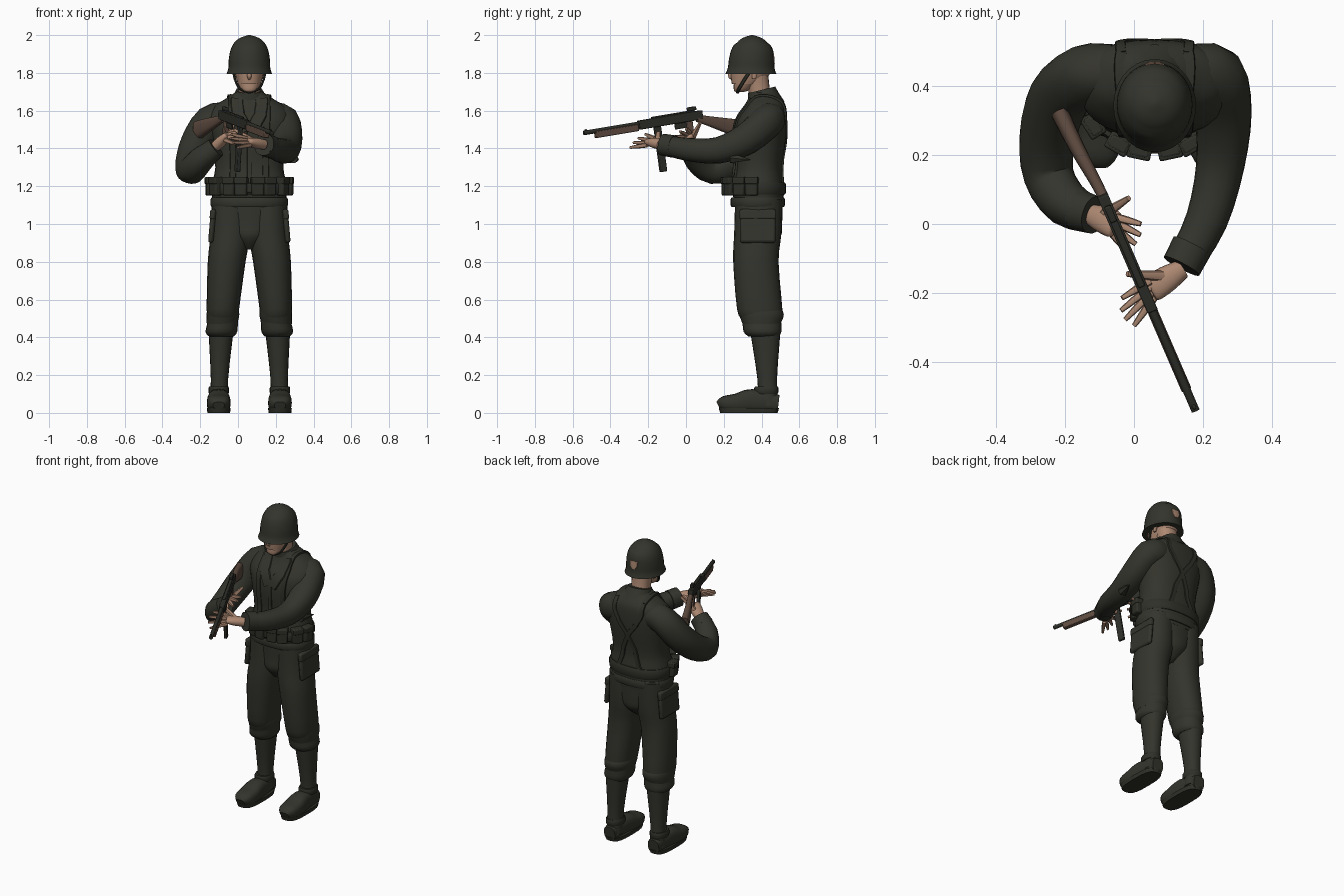
import bpy, bmesh, math
from mathutils import Vector, Matrix
from mathutils.bvhtree import BVHTree

if "Cube" in bpy.data.objects:
    bpy.data.objects.remove(bpy.data.objects["Cube"])


def material(name, *rgb):
    mat = bpy.data.materials.new(name)
    mat.use_nodes = True
    mat.diffuse_color = (*rgb, 1)
    bsdf = mat.node_tree.nodes["Principled BSDF"]
    bsdf.inputs["Base Color"].default_value = (*rgb, 1)
    bsdf.inputs["Roughness"].default_value = 0.9
    return mat


OLIVE = material("dark olive cloth", .033, .034, .025)
GEAR = material("dark webbing", .028, .029, .021)
METAL = material("gun metal", .026, .027, .021)
SKIN = material("skin", .42, .25, .17)
LIP = material("lips and brows", .22, .11, .08)
WOOD = material("brown wood", .115, .072, .052)
CENTRE = .06          # x of the body's centre line
SIDES = (("right", -1), ("left", 1))
ACROSS = Vector((1, 0, 0))
made = []


def finish(name, bm, mat, bevel=0):
    bmesh.ops.recalc_face_normals(bm, faces=bm.faces)
    mesh = bpy.data.meshes.new(name)
    bm.to_mesh(mesh)
    bm.free()
    mesh.materials.append(mat)
    obj = bpy.data.objects.new(name, mesh)
    bpy.context.collection.objects.link(obj)
    if bevel:
        modifier = obj.modifiers.new("soft edges", "BEVEL")
        modifier.width, modifier.segments = bevel, 2
    made.append(obj)
    return obj


def smooth_path(rows, steps):
    """Catmull-Rom through rows of equal-length numbers."""
    out, last = [], len(rows) - 1
    for i in range(last):
        before, start, end, after = (rows[max(0, min(last, i + k))] for k in (-1, 0, 1, 2))
        for k in range(steps):
            t = k / steps
            out.append([q + t * (r - p + t * (2*p - 5*q + 4*r - s + t * (3*(q - r) + s - p))) / 2
                        for p, q, r, s in zip(before, start, end, after)])
    return out + [list(rows[-1])]


def superellipse(count, power):
    for k in range(count):
        angle = math.tau * k / count
        yield [math.copysign(abs(v) ** (2 / power), v) for v in (math.cos(angle), math.sin(angle))]


def loft(name, rows, mat, sides=20, power=2.2, steps=3, level=False, hint=None, size=()):
    """Skin through rows of x, y, z, half width, half depth; round when the depth is left out."""
    rows = smooth_path([(*row, *size) for row in rows], steps)
    bm, rings = bmesh.new(), []
    for i, row in enumerate(rows):
        wide, deep = ACROSS, Vector((0, 1, 0))
        if not level:
            along = Vector(rows[min(i + 1, len(rows) - 1)][:3]) - Vector(rows[max(i - 1, 0)][:3])
            along.normalize()
            wide = hint or along.cross(Vector((0, 0, 1)))
            wide = (wide - along * wide.dot(along)).normalized()
            deep = along.cross(wide)
        rings.append([bm.verts.new(Vector(row[:3]) + wide * c * row[3] + deep * d * row[-1])
                      for c, d in superellipse(sides, power)])
    for lower, upper in zip(rings, rings[1:]):
        for k in range(sides):
            bm.faces.new((lower[k], lower[k - 1], upper[k - 1], upper[k]))
    bm.faces.new(rings[0])
    bm.faces.new(rings[-1])
    return finish(name, bm, mat)


def stack(name, rows, mat, x=CENTRE, **options):
    """Level loft from rows of z, y, half width, half depth."""
    return loft(name, [(x, y, z, *radii) for z, y, *radii in rows], mat, level=True, **options)


def band(name, bottom, top, y, width, depth, mat, **options):
    """Flat-sided hoop with a narrowed lip above and below."""
    lip = (top - bottom) / 5
    outer, inner = (width, depth), (width - lip / 2, depth - lip / 2)
    stack(name, [(bottom, y, *inner), (bottom + lip, y, *outer), (top - lip, y, *outer),
                 (top, y, *inner)], mat, steps=1, **options)


def box(name, location, size, mat, frame=Matrix(), bevel=.006):
    bm = bmesh.new()
    bmesh.ops.create_cube(bm, size=1)
    bm.transform(frame @ Matrix.Translation(location) @ Matrix.Diagonal((*size, 1)))
    return finish(name, bm, mat, bevel)


# Jacket
jacket = stack("jacket", [(1.07, .39, .19, .12), (1.2, .38, .2, .14), (1.3, .385, .18, .125),
                          (1.45, .39, .2, .14), (1.55, .4, .22, .135), (1.62, .42, .19, .11),
                          (1.66, .42, .13, .09), (1.7, .41, .07, .07)], OLIVE, sides=28, power=2.4)
tree = BVHTree.FromPolygons([v.co for v in jacket.data.vertices],
                            [p.vertices[:] for p in jacket.data.polygons])


def strap(name, points, width, mat=GEAR, thickness=.007):
    """Ribbon laid on the jacket surface."""
    rows = [tree.find_nearest(Vector(p))[0] for p in smooth_path(points, 5)]
    return loft(name, rows, mat, sides=8, power=5, steps=1, hint=ACROSS, size=(width, thickness))


loft("collar", [(CENTRE, .425, 1.62, .11, .1), (CENTRE, .41, 1.67, .09, .085),
                (CENTRE, .4, 1.71, .07, .075)], OLIVE, steps=2, hint=ACROSS)
band("belt", 1.155, 1.22, .375, .207, .155, GEAR, sides=28, power=2.4)
band("jacket_hem", 1.09, 1.14, .38, .205, .144, OLIVE, sides=28, power=2.4)
for label, side in SIDES:
    outer, inner = CENTRE + side * .1, CENTRE - side * .1
    strap(label + "_lapel", [(CENTRE + side * .075, .3, 1.68), (CENTRE + side * .06, .25, 1.6),
                             (CENTRE + side * .015, .2, 1.5)], .034, OLIVE, .009)
    strap(label + "_front_strap", [(outer, .2, 1.22), (outer, .2, 1.4), (outer, .24, 1.56),
                                   (outer, .36, 1.68), (outer, .5, 1.66)], .017)
    strap(label + "_back_strap", [(outer, .5, 1.66), (outer, .6, 1.56), (CENTRE, .6, 1.42),
                                  (inner, .6, 1.22)], .015)
strap("jacket_closure", [(CENTRE, .2, 1.52), (CENTRE, .2, 1.22)], .012, OLIVE)

# Ammunition pouches around the front of the belt
for label, side in SIDES:
    for i, degrees in enumerate((12, 30, 58, 82)):
        angle = side * math.radians(degrees)
        spot = (Matrix.Translation((CENTRE + .21 * math.sin(angle), .37 - .16 * math.cos(angle), 1.2))
                @ Matrix.Rotation(angle, 4, "Z"))
        box(f"{label}_pouch_{i}", (0, 0, 0), (.066, .044, .1), GEAR, spot, .01)
        box(f"{label}_pouch_flap_{i}", (0, 0, .03), (.07, .052, .036), GEAR, spot)
box("buckle", (CENTRE, .215, 1.19), (.05, .02, .05), GEAR)

# Trouser seat, legs, boots and pockets
stack("trouser_seat", [(1.12, .385, .18, .126), (1, .385, .15, .124), (.93, .38, .1, .12),
                       (.865, .37, .03, .06)], OLIVE)
for label, side in SIDES:
    def leg(part, rows, mat):
        loft(f"{label}_{part}", [(CENTRE + side * out, y, z, *radii) for z, out, y, *radii in rows],
             mat, level=True)
    leg("trouser", [(1.13, .1, .385, .1, .125), (.95, .1, .38, .105, .125), (.8, .12, .37, .1, .12),
                    (.55, .14, .39, .086, .12), (.49, .14, .4, .08, .104),
                    (.43, .148, .405, .084, .1), (.405, .148, .41, .066, .08)], OLIVE)
    leg("trouser_fold", [(.56, .14, .39, .08, .11), (.52, .14, .4, .087, .118),
                         (.47, .145, .4, .08, .1)], OLIVE)
    leg("boot_shaft", [(.43, .15, .42, .066, .08), (.18, .158, .43, .046, .052),
                       (.04, .16, .434, .05, .055)], OLIVE)
    foot = CENTRE + side * .162
    band(label + "_boot_cuff", .1, .14, .425, .054, .064, GEAR, x=foot)
    loft(label + "_boot_foot", [(foot, .17, .04, .03, .02), (foot, .2, .05, .056, .038),
                                (foot, .27, .053, .063, .05), (foot, .35, .064, .056, .062),
                                (foot, .49, .05, .04, .045)], OLIVE, power=2.8)
    stack(label + "_boot_sole", [(0, .333, .06, .152), (.026, .333, .063, .16)], GEAR,
          x=foot, power=3, steps=1)
    hip = (Matrix.Translation((CENTRE + side * .197, .38, .99))
           @ Matrix.Rotation(side * math.radians(-5), 4, "Y"))
    box(label + "_side_pocket", (0, 0, 0), (.028, .19, .18), OLIVE, hip, .013)
    box(label + "_pocket_flap", (side * .003, 0, .06), (.028, .194, .05), OLIVE, hip, .008)

# Head
stack("neck", [(1.64, .4, .06), (1.72, .385, .058), (1.8, .37, .065)], SKIN)
stack("head", [(1.7, .285, .022), (1.71, .295, .04), (1.74, .313, .06, .07)][2:]
      + [(1.78, .335, .072, .098), (1.82, .343, .077, .106), (1.92, .345, .06, .08)], SKIN, sides=24)
stack("chin", [(1.7, .285, .024), (1.71, .295, .042), (1.745, .315, .062)], SKIN)
loft("nose", [(CENTRE, .25, 1.835, .007), (CENTRE, .233, 1.787, .012), (CENTRE, .247, 1.768, .008)],
     SKIN, sides=10, hint=ACROSS)
box("mouth", (CENTRE, .249, 1.747), (.036, .008, .006), LIP, bevel=.002)
for label, side in SIDES:
    box(label + "_brow", (CENTRE + side * .032, .249, 1.82), (.032, .009, .006), LIP, bevel=.002)
    box(label + "_eye", (CENTRE + side * .031, .25, 1.806), (.018, .008, .005), LIP, bevel=.002)
    stack(label + "_ear", [(1.77, .36, .006, .01), (1.82, .368, .012, .02)], SKIN,
          x=CENTRE + side * .077, sides=10)
    loft(label + "_chin_strap", [(CENTRE + side * .085, .34, 1.81), (CENTRE + side * .076, .31, 1.765),
                                 (CENTRE + side * .05, .28, 1.715), (CENTRE, .272, 1.696)],
         GEAR, sides=8, hint=ACROSS, size=(.006, .009))

# Helmet with flared rim and shield-shaped rear patch
stack("helmet", [(1.795, .343, .12, .135), (1.825, .345, .111, .124), (1.87, .347, .109, .12),
                 (1.92, .35, .1, .111), (1.96, .35, .08, .088), (1.985, .35, .05, .056),
                 (2, .35, .006)], OLIVE, sides=28, power=2)
stack("helmet_rear_patch", [(1.85, .466, .01, .004), (1.87, .464, .025, .005),
                            (1.9, .461, .028, .005)], SKIN, sides=12, power=4, steps=1)

# Sleeves and cuffs
loft("right_sleeve", [(-.06, .44, 1.565, .08), (-.145, .43, 1.54, .087), (-.215, .37, 1.43, .087),
                      (-.25, .25, 1.325, .08), (-.247, .14, 1.285, .073), (-.195, .06, 1.34, .067),
                      (-.118, .025, 1.405, .05)], OLIVE, hint=Vector((.8, .6, -.1)))
loft("left_sleeve", [(.17, .44, 1.565, .08), (.235, .43, 1.545, .087), (.258, .32, 1.45, .083),
                     (.25, .17, 1.39, .07), (.21, .01, 1.395, .061), (.14, -.12, 1.42, .052)], OLIVE)
loft("right_cuff", [(-.16, .04, 1.37, .06), (-.116, .026, 1.405, .055)], OLIVE, steps=1)
loft("left_cuff", [(.168, -.065, 1.41, .06), (.138, -.122, 1.42, .058)], OLIVE, steps=1)
loft("left_sleeve_wrinkle", [(.29, .24, 1.35, .03), (.32, .34, 1.34, .002)], OLIVE, sides=6, steps=1)


def hand(label, wrist, palm, first_tip, last_tip, thumb_tip):
    """Palm with four fanned fingers and a thumb."""
    wrist, palm, first, last, thumb = map(Vector, (wrist, palm, first_tip, last_tip, thumb_tip))
    loft(label + "_palm", [(*wrist, .028, .026), (*wrist.lerp(palm, .5), .038, .028),
                           (*palm, .04, .02), (*wrist.lerp(palm, 1.1), .032, .012)], SKIN)
    spread, reach = (last - first).normalized(), (palm - wrist).normalized()
    for i in range(4):
        root = palm + spread * (i - 1.5) * .019
        tip = first.lerp(last, i / 3) + reach * .02 * math.sin(math.pi * i / 3)
        loft(f"{label}_finger_{i}", [(*root, .012), (*root.lerp(tip, .5), .011), (*tip, .007)],
             SKIN, sides=8)
    root = wrist.lerp(palm, .4)
    loft(label + "_thumb", [(*root, .018), (*root.lerp(thumb, .5), .014), (*thumb, .008)], SKIN, sides=8)


hand("right_hand", (-.13, .03, 1.4), (-.06, 0, 1.465), (.02, 0, 1.505), (-.02, -.08, 1.425),
     (-.015, .075, 1.535))
hand("left_hand", (.14, -.13, 1.42), (.055, -.185, 1.435), (-.035, -.215, 1.475), (0, -.295, 1.405),
     (-.02, -.145, 1.5))

# Gun, built along its own axis from receiver rear to muzzle
rear, muzzle = Vector((-.09, .08, 1.578)), Vector((.178, -.54, 1.475))
ahead = (muzzle - rear).normalized()
left = Vector((0, 0, 1)).cross(ahead).normalized()
gun = Matrix((ahead, left, ahead.cross(left))).transposed().to_4x4()
gun.translation = rear
for name, along, up, length, width, height, mat in (
        ("receiver", .18, 0, .37, .032, .048, METAL), ("receiver_rib", .16, .026, .25, .02, .012, METAL),
        ("handguard", .495, -.012, .25, .03, .036, WOOD), ("magazine", .26, -.145, .04, .02, .24, METAL),
        ("pistol_grip", .075, -.06, .036, .024, .09, WOOD), ("trigger_guard", .125, -.04, .07, .01, .03, METAL),
        ("rear_sight", .05, .04, .05, .02, .02, METAL), ("front_sight", .67, .012, .014, .01, .026, METAL)):
    box("gun_" + name, (along, 0, up), (length, width, height), mat, gun, .004)
loft("gun_barrel", [gun @ Vector((reach, 0, .007)) for reach in (.34, .684)], METAL,
     sides=12, power=2, steps=1, size=(.012,))
loft("gun_stock", [(-.08, .06, 1.56, .015, .02), (-.11, .12, 1.545, .017, .026),
                   (-.165, .22, 1.52, .022, .04), (-.214, .32, 1.495, .026, .052)], WOOD, power=2.6)

# Smooth shading with sharp edges kept
bpy.ops.object.select_all(action="DESELECT")
for obj in made:
    obj.select_set(True)
bpy.context.view_layer.objects.active = made[0]
bpy.ops.object.shade_smooth_by_angle(angle=math.radians(42))
